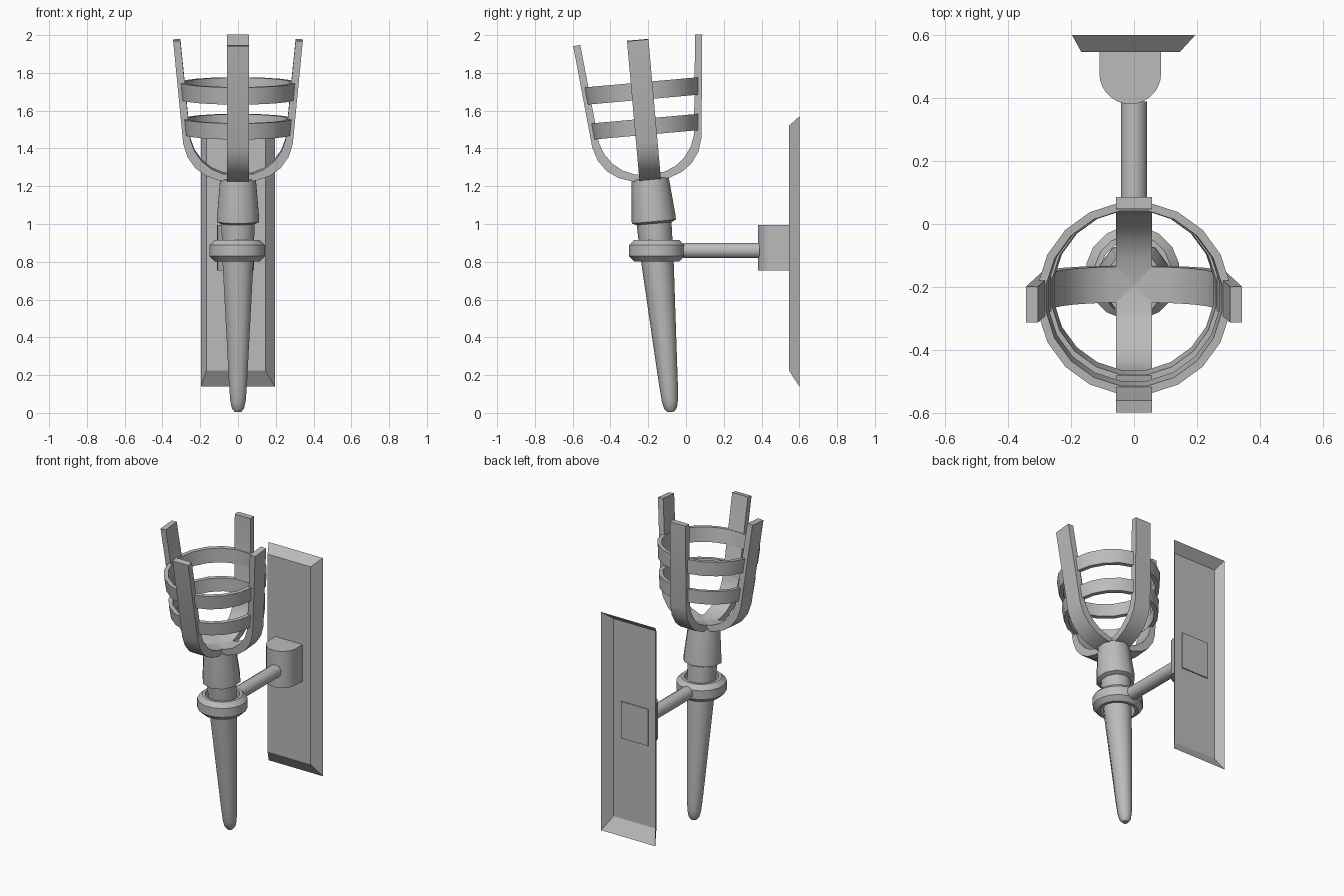
import bpy, bmesh, math
from mathutils import Matrix, Vector

cube = bpy.data.objects.get("Cube")
if cube:
    bpy.data.objects.remove(cube)

grey = bpy.data.materials.new("grey_metal")
grey.use_nodes = True
colour = (0.5, 0.5, 0.5, 1)
grey.diffuse_color = colour
grey.node_tree.nodes["Principled BSDF"].inputs["Base Color"].default_value = colour

# The torch leans forward; its parts are made upright and then tilted
TILT = Matrix.Translation((0, -0.08, 0.005)) @ Matrix.Rotation(math.radians(5.1), 4, 'X')


def finish(name, bm, matrix=Matrix(), smooth=None, fix_normals=True):
    if fix_normals:
        bmesh.ops.recalc_face_normals(bm, faces=bm.faces)
    mesh = bpy.data.meshes.new(name)
    bm.to_mesh(mesh)
    bm.free()
    mesh.materials.append(grey)
    obj = bpy.data.objects.new(name, mesh)
    bpy.context.collection.objects.link(obj)
    obj.matrix_world = matrix
    if smooth:
        bpy.ops.object.select_all(action='DESELECT')
        obj.select_set(True)
        bpy.context.view_layer.objects.active = obj
        bpy.ops.object.shade_smooth_by_angle(angle=math.radians(smooth))
    return obj


def lathe(name, profile, sides, matrix, closed=False, smooth=40):
    """Turn (radius, height) points round z; closed profiles make rings."""
    bm = bmesh.new()
    rows = []
    for r, z in profile:
        angles = [2 * math.pi * (i + 0.5) / sides for i in range(sides)]
        rows.append([bm.verts.new((r * math.cos(a), r * math.sin(a), z)) for a in angles])
    pairs = list(zip(rows, rows[1:]))
    if closed:
        pairs.append((rows[-1], rows[0]))
    else:
        bm.faces.new(rows[0])
        bm.faces.new(rows[-1])
    for low, high in pairs:
        for i in range(sides):
            j = (i + 1) % sides
            bm.faces.new((low[i], low[j], high[j], high[i]))
    return finish(name, bm, matrix, smooth)


def extrude(name, outline, depth, matrix, smooth=None):
    """Solid from a flat outline pushed along z."""
    bm = bmesh.new()
    face = bm.faces.new([bm.verts.new((x, y, 0)) for x, y in outline])
    side = bmesh.ops.extrude_face_region(bm, geom=[face])["geom"]
    bmesh.ops.translate(bm, vec=(0, 0, depth),
                        verts=[v for v in side if isinstance(v, bmesh.types.BMVert)])
    return finish(name, bm, matrix, smooth)


# Tapered handle with a rounded tip, and the collar above it
lathe("handle", [(0.018, 0), (0.034, 0.02), (0.043, 0.06), (0.05, 0.15),
                 (0.086, 0.8), (0.093, 1.02)], 10, TILT)
lathe("collar", [(0.09, 1.0), (0.117, 1.012), (0.117, 1.035), (0.099, 1.24)], 10, TILT)

# Four curved prongs of the cage
outer = [(0, 1.225), (0.1, 1.235), (0.17, 1.26), (0.225, 1.3), (0.268, 1.36), (0.29, 1.43), (0.343, 1.975)]
inner = [(0.305, 1.978), (0.252, 1.45), (0.23, 1.39), (0.19, 1.335), (0.14, 1.295), (0.08, 1.27), (0, 1.262)]
STAND = Matrix.Rotation(math.pi / 2, 4, 'X')
for i, side in enumerate(("left", "back", "right", "front")):
    turn = Matrix.Rotation(i * math.pi / 2, 4, 'Z')
    extrude("prong_" + side, outer + inner, 0.114,
            TILT @ turn @ Matrix.Translation((0, 0.057, 0)) @ STAND, 30)

# Two hoops round the cage
for name, z, r, h in (("lower_hoop", 1.516, 0.286, 0.043), ("upper_hoop", 1.706, 0.304, 0.046)):
    lathe(name, [(r - 0.004, z - h), (r + 0.004, z + h), (r - 0.022, z + h), (r - 0.03, z - h)],
          20, TILT, closed=True, smooth=30)

# Level holding ring, arm and rounded mounting block
lathe("holding_ring", [(0.122, 0.802), (0.15, 0.83), (0.15, 0.888), (0.122, 0.916),
                       (0.104, 0.916), (0.104, 0.802)], 16,
      Matrix.Translation((-0.004, -0.155, 0)), closed=True, smooth=30)
lathe("arm", [(0.042, 0), (0.042, 0.4)], 12,
      Matrix.Translation((0, -0.012, 0.86)) @ Matrix.Rotation(-math.pi / 2, 4, 'X'))
arc = [math.pi * (1 + i / 14) for i in range(15)]
block = [(-0.012 + 0.098 * math.cos(a), 0.478 + 0.098 * math.sin(a)) for a in arc]
extrude("mounting_block", block + [(0.086, 0.552), (-0.11, 0.552)], 0.24,
        Matrix.Translation((0, 0, 0.755)), 30)

# Wall plate: bevelled front shell, open at the back
bm = bmesh.new()
loops = []
for y, x0, x1, z0, z1 in ((0.545, -0.167, 0.145, 0.225, 1.52), (0.6, -0.197, 0.195, 0.14, 1.57)):
    loops.append([bm.verts.new(Vector(p)) for p in
                  ((x0, y, z0), (x1, y, z0), (x1, y, z1), (x0, y, z1))])
front, rim = loops
bm.faces.new(front)
for i in range(4):
    j = (i + 1) % 4
    bm.faces.new((rim[i], rim[j], front[j], front[i]))
finish("wall_plate", bm, fix_normals=False)
